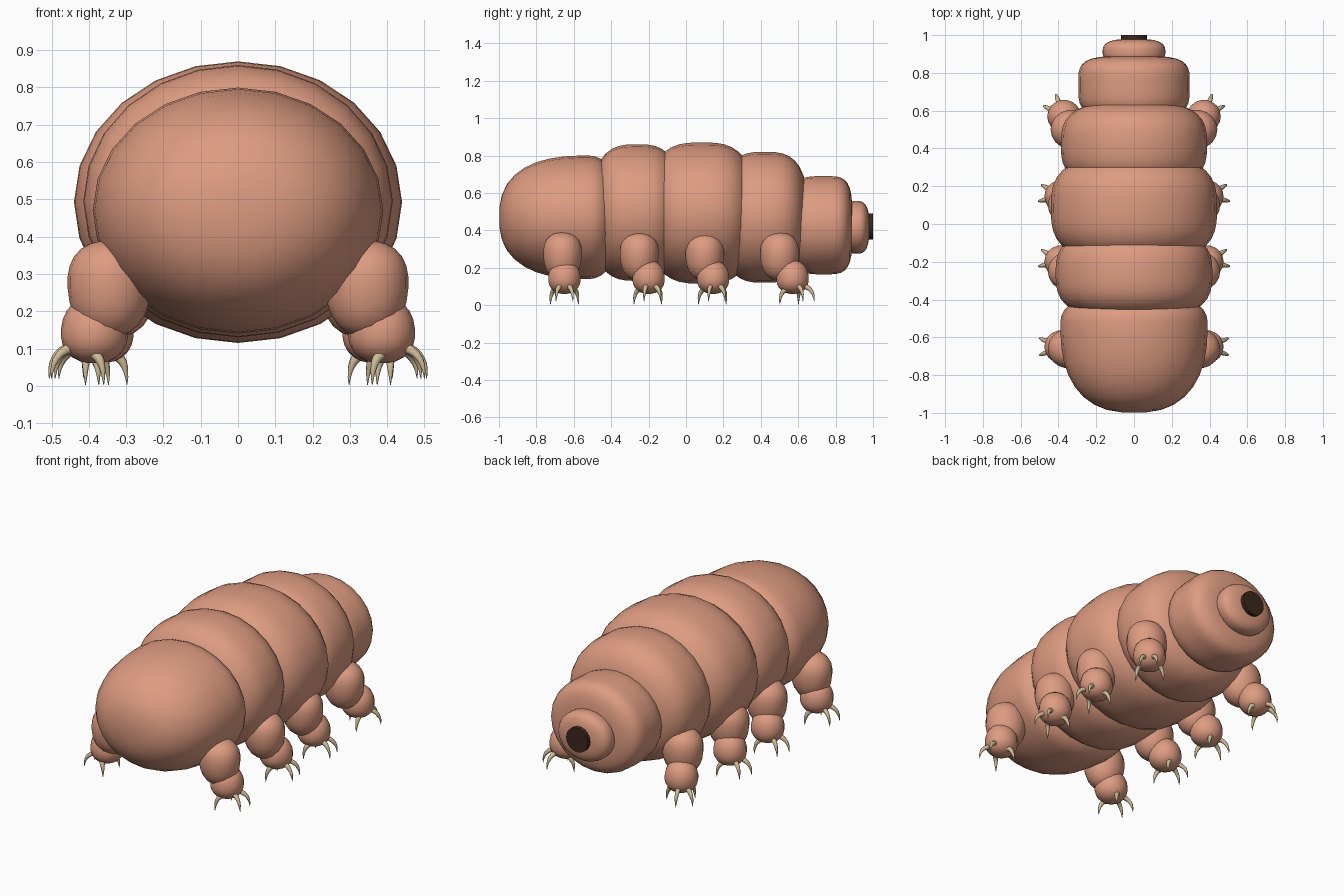
import bpy, bmesh
from math import sin, cos, pi, radians
from mathutils import Vector, Matrix

if "Cube" in bpy.data.objects:
    bpy.data.objects.remove(bpy.data.objects["Cube"])

X, Y, Z = Matrix.Identity(3)


def material(name, *rgb):
    mat = bpy.data.materials.new(name)
    mat.use_nodes = True
    mat.diffuse_color = (*rgb, 1)
    mat.node_tree.nodes["Principled BSDF"].inputs["Base Color"].default_value = (*rgb, 1)
    return mat


skin = material("salmon skin", 0.73, 0.33, 0.22)
horn = material("pale claw", 0.62, 0.5, 0.31)
dark = material("dark mouth", 0.045, 0.02, 0.013)


def loft(name, rings, mat, sides):
    """Skin elliptical rings given as (centre, half axis, other half axis)."""
    bm = bmesh.new()
    loops = []
    for centre, u, v in rings:
        angles = [2 * pi * k / sides for k in range(sides)]
        loops.append([bm.verts.new(centre + u * cos(a) + v * sin(a)) for a in angles])
    for lower, upper in zip(loops, loops[1:]):
        for k in range(sides):
            bm.faces.new((lower[k - 1], lower[k], upper[k], upper[k - 1]))
    bm.faces.new(loops[0])
    bm.faces.new(loops[-1])
    bmesh.ops.recalc_face_normals(bm, faces=bm.faces)
    mesh = bpy.data.meshes.new(name)
    bm.to_mesh(mesh)
    bm.free()
    mesh.materials.append(mat)
    part = bpy.data.objects.new(name, mesh)
    bpy.context.collection.objects.link(part)
    bpy.ops.object.select_all(action='DESELECT')
    part.select_set(True)
    bpy.context.view_layer.objects.active = part
    bpy.ops.object.shade_smooth_by_angle(angle=radians(50))


def barrel(name, centre, axis, span, u, v, power, sides=24, count=18):
    """Rounded barrel along an axis, fullest at the middle value of its span."""
    start, middle, end = span
    rings = []
    for i in range(count):
        t = -cos(pi * (i + 0.5) / count)
        reach = end - middle if t > 0 else middle - start
        scale = (1 - abs(t) ** power) ** (1 / power)
        rings.append((centre + axis * (middle + t * reach), u * scale, v * scale))
    loft(name, rings, skin, sides)


# Body segments: lengthwise span, half width, bottom, top, roundness
segments = {
    "rear_segment": ((-1, -0.53, -0.36), 0.39, 0.14, 0.8, 2.5),
    "second_segment": ((-0.5, -0.26, -0.03), 0.415, 0.13, 0.86, 3),
    "third_segment": ((-0.2, 0.085, 0.365), 0.44, 0.115, 0.87, 3),
    "fourth_segment": ((0.19, 0.42, 0.65), 0.387, 0.12, 0.82, 3),
    "head": ((0.56, 0.74, 0.89), 0.295, 0.165, 0.69, 4),
    "snout": ((0.85, 0.91, 0.98), 0.166, 0.275, 0.557, 3),
}
for name, (span, width, bottom, top, power) in segments.items():
    barrel(name, Z * (bottom + top) / 2, Y, span, X * width, Z * (top - bottom) / 2, power)

# Mouth disc at the end of the snout
loft("mouth", [(Y * y + Z * 0.42, X * 0.07, Z * 0.07) for y in (0.96, 1)], dark, 24)


def claw(name, foot, turn, mirror, shape, way):
    """Tapered hook that leaves the foot and curls down to its tip."""
    start, reach, side, height, drop = shape
    rings = []
    steps = 8
    for i in range(steps + 1):
        t = i / steps
        swing = sin(t * pi / 2)
        offset = Vector((start + reach * swing, way * (side + 0.03 * swing), height - drop * t * t))
        heading = Vector((reach * cos(t * pi / 2), way * 0.03, -2 * drop * t))
        tilt = (mirror @ turn @ heading).to_track_quat('Z', 'Y')
        radius = 0.014 * (1 - t * t) + 0.001
        rings.append((mirror @ (foot + turn @ offset), tilt @ X * radius, tilt @ Y * radius))
    loft(name, rings, horn, 8)


# Claws: outward start, outward reach, sideways start, height, drop
claws = {"outer": (0.04, 0.075, 0.015, 0.105, 0.085),
         "inner": (0.005, -0.03, 0.045, 0.085, 0.082)}

# Legs: foot position, hip shift along the body, foot turn in degrees
legs = {"rear": (0.385, -0.65, -0.01, 0),
        "second": (0.385, -0.2, -0.05, 10),
        "third": (0.385, 0.145, -0.045, 10),
        "fore": (0.37, 0.57, -0.07, 48)}

for leg, (out, along, hip, yaw) in legs.items():
    foot = X * out + Y * along
    turn = Matrix.Rotation(radians(yaw), 3, 'Z')
    for side, sign in (("left", 1), ("right", -1)):
        mirror = Matrix.Diagonal((sign, 1, 1))
        thigh = mirror @ (foot + Y * hip - X * 0.04)
        barrel(f"{leg}_thigh_{side}", thigh, Z, (0.13, 0.28, 0.39), X * 0.112, Y * 0.105, 2.3, 18, 12)
        barrel(f"{leg}_foot_{side}", mirror @ foot, Z, (0.06, 0.14, 0.24), X * 0.09, Y * 0.088, 2.2, 18, 12)
        for kind, shape in claws.items():
            for place, way in (("front", -1), ("back", 1)):
                claw(f"{leg}_{kind}_{place}_claw_{side}", foot, turn, mirror, shape, way)
